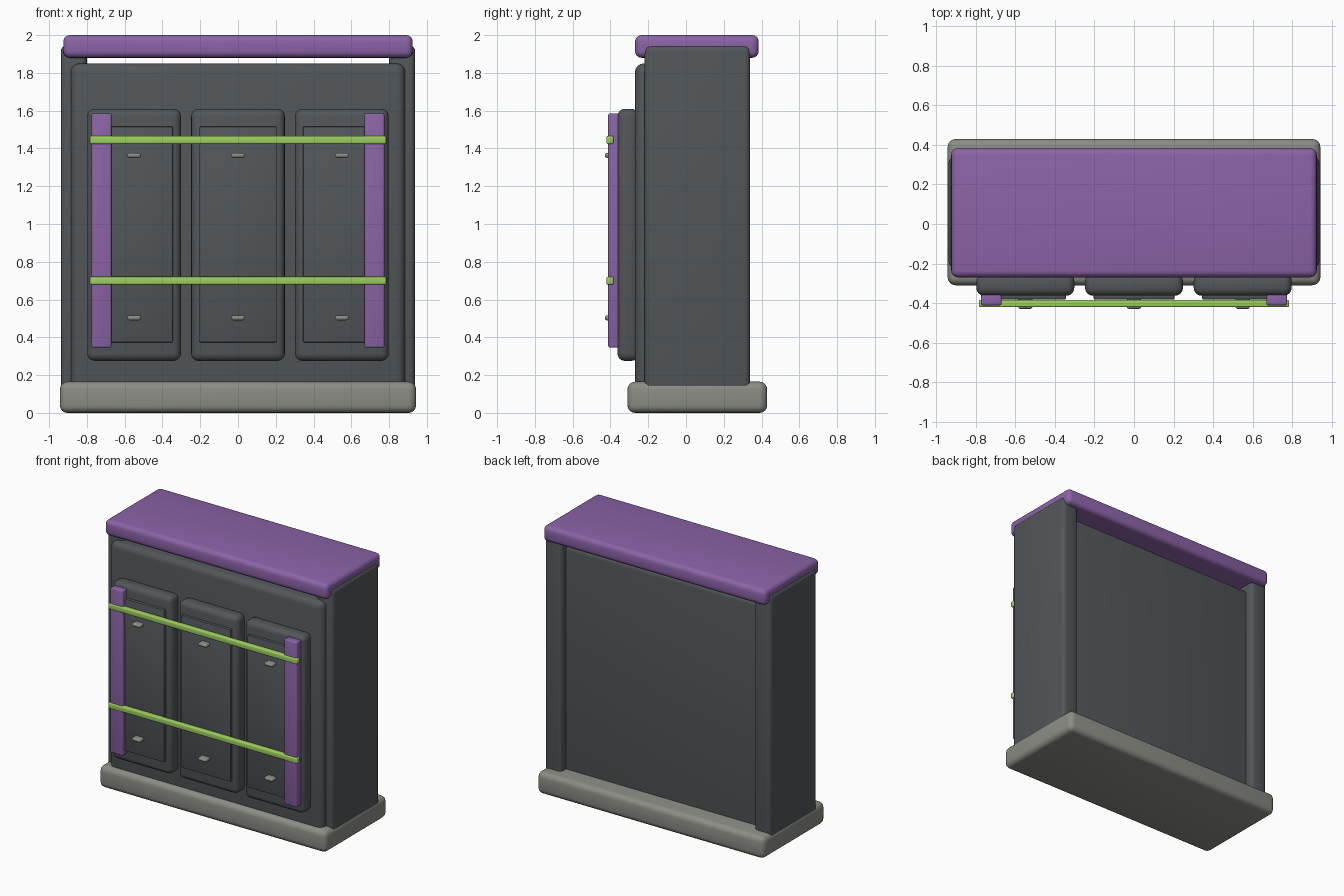
import bpy, math

if "Cube" in bpy.data.objects:
    bpy.data.objects.remove(bpy.data.objects["Cube"])


def material(name, rgb):
    m = bpy.data.materials.new(name)
    m.diffuse_color = (*rgb, 1)
    m.use_nodes = True
    m.node_tree.nodes["Principled BSDF"].inputs["Base Color"].default_value = m.diffuse_color
    return m


DARK = material("dark_grey", (0.085, 0.094, 0.100))
PURPLE = material("purple", (0.260, 0.125, 0.385))
GREEN = material("lime_green", (0.340, 0.630, 0.118))
STONE = material("stone_grey", (0.265, 0.265, 0.240))


def box(name, x, y, z, mat, bevel, segments=4):
    """Rounded box given as (min, max) ranges."""
    bpy.ops.mesh.primitive_cube_add(size=1)
    o = bpy.context.object
    o.name = name
    for v in o.data.vertices:
        v.co = [r[0] + (c + 0.5) * (r[1] - r[0]) for c, r in zip(v.co, (x, y, z))]
    o.data.materials.append(mat)
    b = o.modifiers.new("round", 'BEVEL')
    b.width = bevel
    b.segments = segments
    bpy.ops.object.modifier_apply(modifier=b.name)
    bpy.ops.object.shade_smooth_by_angle(angle=math.radians(35))
    return o


# Plinth and top
box("base", (-0.943, 0.943), (-0.31, 0.43), (0, 0.165), STONE, 0.04)
box("top", (-0.925, 0.925), (-0.27, 0.385), (1.88, 2.0), PURPLE, 0.035)

# Body: one thick panel between two side walls
box("body_panel", (-0.885, 0.885), (-0.27, 0.28), (0.08, 1.85), DARK, 0.045)
for s, side in ((-1, "left"), (1, "right")):
    box("side_" + side, sorted((s * 0.80, s * 0.938)), (-0.22, 0.34),
        (0.05, 1.945), DARK, 0.03)

# Doors with raised inner panels and two small knobs each
for i, cx in enumerate((-0.55, 0, 0.55)):
    box(f"door_{i}", (cx - 0.248, cx + 0.248), (-0.363, -0.25), (0.275, 1.61), DARK, 0.04)
    box(f"door_inset_{i}", (cx - 0.205, cx + 0.205), (-0.383, -0.34),
        (0.373, 1.517), DARK, 0.008, 2)
    for z in (0.503, 1.363):
        box(f"knob_{i}_{z}", (cx - 0.036, cx + 0.036), (-0.43, -0.37),
            (z - 0.013, z + 0.013), STONE, 0.012, 3)

# Upright posts and cross bars
for s, side in ((-1, "left"), (1, "right")):
    box("post_" + side, sorted((s * 0.67, s * 0.775)), (-0.412, -0.355),
        (0.345, 1.585), PURPLE, 0.01, 3)
for z, level in ((0.70, "lower"), (1.445, "upper")):
    box("bar_" + level, (-0.785, 0.785), (-0.421, -0.384), (z - 0.021, z + 0.021),
        GREEN, 0.008, 3)
